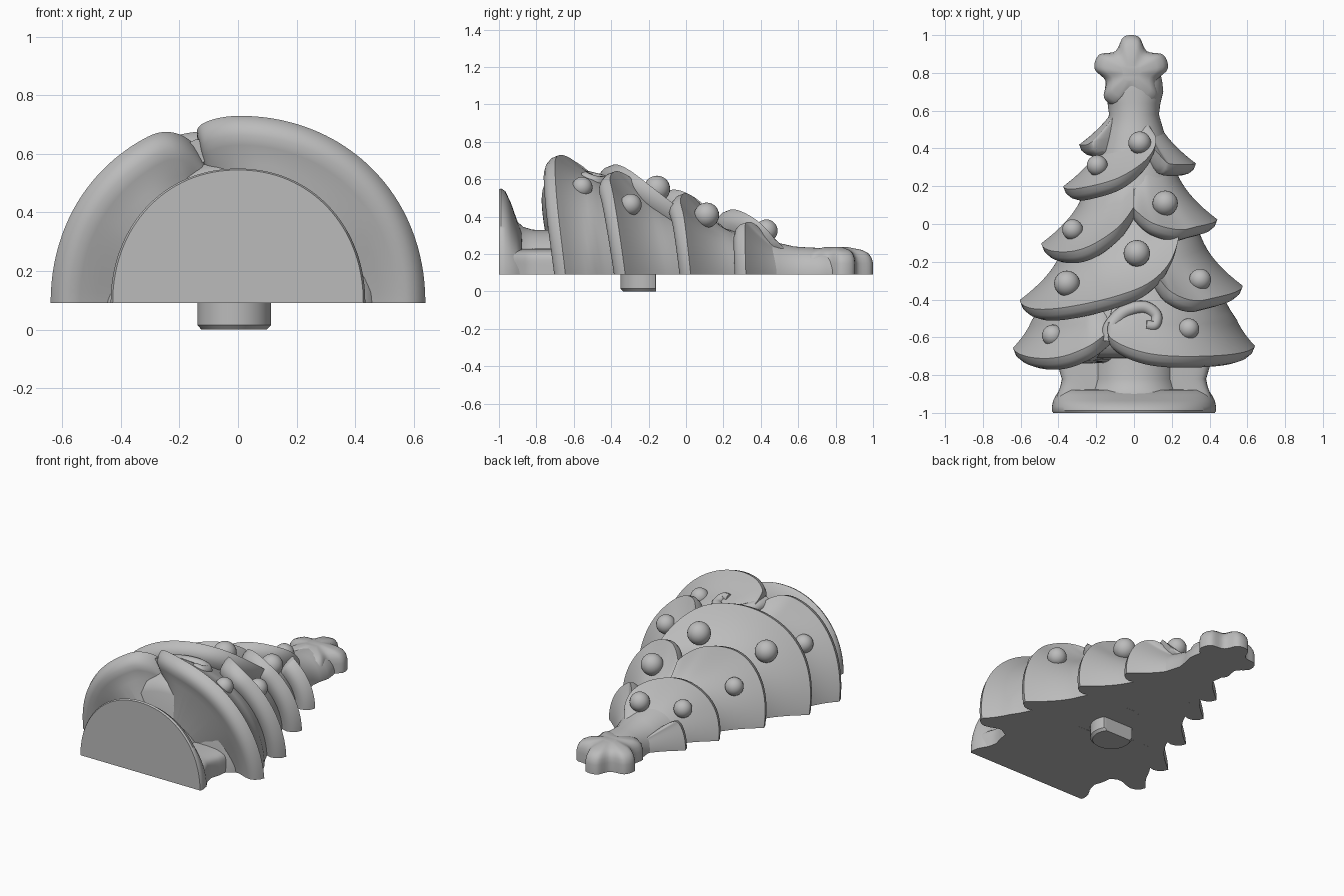
import bpy, bmesh, math
from mathutils import Vector

old = bpy.data.objects.get("Cube")
if old:
    bpy.data.objects.remove(old)

BASE = 0.09
ROUND = 0.96     # squareness of the half-round cross-section
STEP = 0.12      # depth of the recess between tiers
PEAK = 0.06      # distance from the hem's lowest line to its crest

grey = bpy.data.materials.new("plain_grey")
grey.use_nodes = True
COLOUR = (0.5, 0.5, 0.5, 1)
grey.diffuse_color = COLOUR
grey.node_tree.nodes["Principled BSDF"].inputs["Base Color"].default_value = COLOUR


def finish(name, bm, angle=50):
    bmesh.ops.remove_doubles(bm, verts=bm.verts, dist=0.0002)
    bmesh.ops.recalc_face_normals(bm, faces=bm.faces)
    mesh = bpy.data.meshes.new(name)
    bm.to_mesh(mesh)
    bm.free()
    obj = bpy.data.objects.new(name, mesh)
    bpy.context.collection.objects.link(obj)
    mesh.materials.append(grey)
    bpy.ops.object.select_all(action='DESELECT')
    obj.select_set(True)
    bpy.context.view_layer.objects.active = obj
    bpy.ops.object.shade_smooth_by_angle(angle=math.radians(angle))


def spline(points, steps, closed=False):
    """Catmull-Rom curve through the points."""
    p = [Vector(q) for q in points]
    n = len(p)
    out = []
    for i in range(n if closed else n - 1):
        if closed:
            a, b, c, d = (p[(i + k) % n] for k in (-1, 0, 1, 2))
        else:
            a, b, c, d = p[max(i - 1, 0)], p[i], p[i + 1], p[min(i + 2, n - 1)]
        for s in range(steps):
            t = s / steps
            out.append(0.5 * (2 * b + (c - a) * t + (2 * a - 5 * b + 4 * c - d) * t ** 2
                              + (3 * b - a - 3 * c + d) * t ** 3))
    return out if closed else out + [p[-1]]


def envelope(y):
    return min(0.64, 0.45 - 0.38 * y)


def dome(theta, y, rx, rz, power=ROUND):
    c, s = math.cos(theta), max(math.sin(theta), 0)
    return (rx * math.copysign(abs(c) ** power, c), y, BASE + rz * s ** power)


def loft(name, columns, angle=50):
    """Skin columns of points, closing both end columns."""
    bm = bmesh.new()
    grid = [[bm.verts.new(co) for co in col] for col in columns]
    for a, b in zip(grid, grid[1:]):
        for i in range(len(a) - 1):
            bm.faces.new((a[i], a[i + 1], b[i + 1], b[i]))
    bm.faces.new(grid[0])
    bm.faces.new(grid[-1])
    finish(name, bm, angle)


def half_turned(name, profile, power=ROUND, segments=64):
    loft(name, [[dome(math.pi * k / segments, *p, power) for p in profile]
                for k in range(segments + 1)], 40)


def prism(name, rings, angle):
    """Skin a stack of closed rings, capping both ends."""
    bm = bmesh.new()
    rings = [[bm.verts.new(co) for co in ring] for ring in rings]
    for a, b in zip(rings, rings[1:]):
        for i in range(len(a)):
            j = (i + 1) % len(a)
            bm.faces.new((a[i], a[j], b[j], b[i]))
    bm.faces.new(rings[0])
    bm.faces.new(rings[-1])
    finish(name, bm, angle)


LIP = [(0.03, -0.16), (0.008, -0.1), (0, -0.066), (0.008, -0.038), (0.028, -0.013), (PEAK, 0)]


def branch(name, hem, sag=(0, 0), length=0.45, rows=14):
    """A drooping branch: rounded hem, concave slope, and ends that may sag inward."""
    polar = []
    for x, y in hem:
        c = min(abs(x) / envelope(y + PEAK), 1) ** (1 / ROUND)
        polar.append((math.acos(math.copysign(c, x)), y))
    columns = []
    line = spline(polar, 12)
    for i, (theta, y) in enumerate(line):
        u = i / (len(line) - 1)
        drop = sum(s * max(0, 1 - v / 0.35) ** 2 for s, v in zip(sag, (u, 1 - u)))
        theta = min(max(theta, 0), math.pi)
        rim = envelope(y + PEAK)
        prof = [(y + 0.04, 0)] + [(y + dy, max(rim + dr - drop, 0.02)) for dy, dr in LIP]
        for k in range(1, rows + 1):
            d = (length - PEAK) * k / rows
            yy = y + PEAK + d
            r = envelope(yy) - STEP + STEP * max(0, 1 - d / 0.25) ** 2
            prof.append((yy, max(r - 0.1 * max(0, d - 0.25) - drop, 0.02)))
        prof.append((prof[-1][0], 0))
        columns.append([dome(theta, yy, r, r) for yy, r in prof])
    loft(name, columns)


# Foot, low side walls, trunk, and the inner body up to the neck
half_turned("foot", [(-1, 0, 0), (-1, .428, .455), (-.988, .435, .46), (-.965, .434, .445),
                     (-.935, .428, .38), (-.905, .412, .295), (-.88, .395, .235), (-.86, 0, 0)])
half_turned("foot_wall", [(-.95, 0, 0), (-.95, .42, .14), (-.9, .405, .14), (-.86, .39, .14),
                          (-.82, .382, .14), (-.76, .4, .14), (-.6, .42, .14), (-.6, 0, 0)], 0.3)
half_turned("trunk", [(-.95, 0, 0), (-.95, .3, .36), (-.91, .26, .29), (-.87, .24, .255),
                      (-.82, .23, .24), (-.6, .23, .235), (-.6, 0, 0)])
half_turned("inner_body", [(-.715, 0, 0), (-.71, .4, .4), (-.68, .455, .455), (-.62, .485, .485),
                           (-.5, .5, .5), (-.4, .47, .47),
                           (0, .32, .32), (.3, .215, .215), (.42, .18, .195), (.5, .155, .168),
                           (.58, .132, .15), (.64, .14, .146), (.7, .155, .143),
                           (.75, .15, .14), (.8, .14, .13), (.8, 0, 0)])

# Branch tiers, bottom to top
branch("bottom_branch_right", [(-.7, -.715), (-.55, -.765), (-.4, -.765), (-.25, -.71),
                               (-.15, -.62)], (0, .13))
branch("bottom_branch_left", [(-.155, -.59), (-.13, -.66), (0, -.725), (.15, -.755), (.35, -.76),
                              (.55, -.745), (.7, -.705)], (.07, 0))
branch("lower_branch_left", [(.13, -.33), (.2, -.42), (.32, -.465), (.45, -.445), (.7, -.385)],
       (.05, 0))
branch("lower_branch_right", [(-.7, -.46), (-.52, -.51), (-.3, -.49), (0, -.41), (.18, -.28),
                              (.27, -.08)], (0, .05))
branch("middle_branch_left", [(0, .02), (.1, -.055), (.24, -.09), (.35, -.07), (.6, -.035)],
       (.05, 0))
branch("middle_branch_right", [(-.6, -.16), (-.42, -.205), (-.27, -.19), (-.1, -.09), (0, .03)],
       (0, .04))
branch("upper_branch_left", [(.11, .36), (.16, .28), (.22, .255), (.4, .26)], (.08, 0), 0.3)
branch("upper_branch_right", [(-.5, .14), (-.32, .125), (-.12, .17), (.04, .26), (.12, .36),
                              (.14, .43)], (0, .08), 0.34)
branch("top_branch_right", [(-.4, .36), (-.25, .36), (-.21, .39)], (0, .1), 0.26)

# Curled tip of the bottom branch
path = spline([(-.135, -.62), (-.12, -.54), (-.05, -.465), (.05, -.44), (.115, -.48),
               (.11, -.535), (.065, -.535)], 8)
curve = bpy.data.curves.new("branch_curl", 'CURVE')
curve.dimensions = '3D'
curve.bevel_depth = 0.042
curve.bevel_resolution = 5
curve.use_fill_caps = True
line = curve.splines.new('POLY')
line.points.add(len(path) - 1)
for i, (x, y) in enumerate(path):
    rho = 0.555 - 0.35 * max(0, y + 0.55)
    line.points[i].co = (x, y, BASE + math.sqrt(rho ** 2 - x ** 2) - 0.02, 1)
    line.points[i].radius = 1 - 0.4 * i / len(path)
curve.materials.append(grey)
bpy.context.collection.objects.link(bpy.data.objects.new("branch_curl", curve))

# Blunt star on the treetop
centre = Vector((-.015, .8))
points = []
for k in range(5):
    a = math.pi / 2 + k * math.tau / 5
    for turn, r in ((-.2, .195), (.2, .195), (math.pi / 5, .142)):
        points.append(centre + r * Vector((math.cos(a + turn), math.sin(a + turn))))
outline = spline(points, 5, closed=True)
prism("star", [[(*(centre + (p - centre) * scale), z) for p in outline]
               for z, scale in ((BASE, 1), (.15, 1), (.18, .96), (.205, .87), (.222, .7),
                                (.238, .3))], 60)

# Baubles
for i, (x, y, r) in enumerate([(.03, .43, .06), (-.195, .31, .055), (.165, .11, .067),
                               (-.325, -.03, .055), (.015, -.155, .07), (-.355, -.315, .068),
                               (.35, -.295, .058), (.29, -.555, .055), (-.43, -.59, .057)]):
    z = BASE + math.sqrt(min(envelope(y) - 0.05, 0.55) ** 2 - x * x)
    bm = bmesh.new()
    bmesh.ops.create_uvsphere(bm, u_segments=24, v_segments=14, radius=r)
    bmesh.ops.translate(bm, verts=bm.verts, vec=(x, y, z))
    finish(f"bauble_{i + 1}", bm)

# Plug underneath, with one flat side
turns = [math.tau * k / 48 for k in range(48)]
prism("plug", [[(-.013 + r * math.cos(a), -.225 + min(r * math.sin(a), .065), z) for a in turns]
               for z, r in ((0, .112), (.015, .126), (BASE + .03, .126))], 30)
